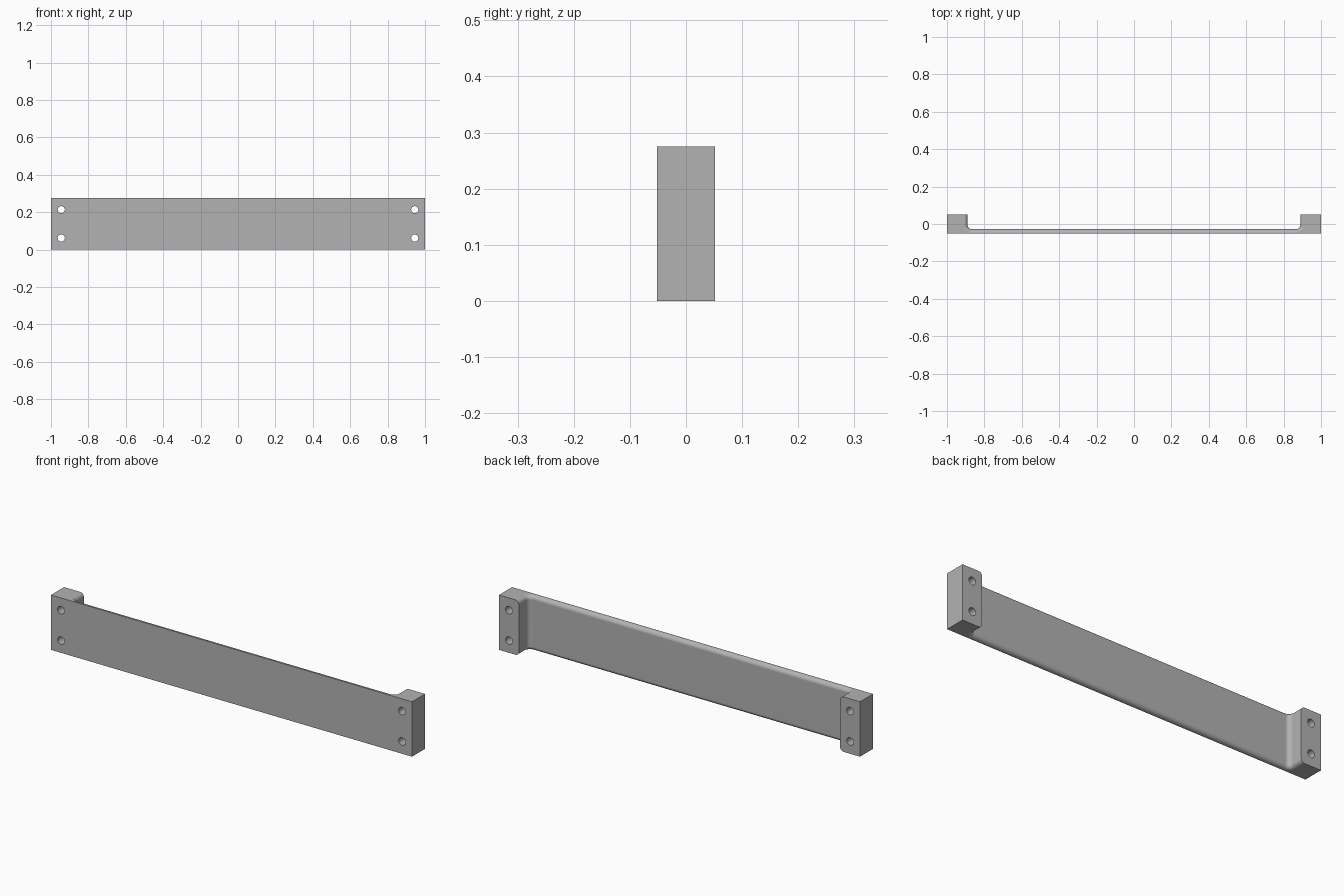
import bpy
import bmesh
from math import sin, cos, pi

if "Cube" in bpy.data.objects:
    bpy.data.objects.remove(bpy.data.objects["Cube"])

HEIGHT, HALF_DEPTH = 0.275, 0.0515
WALL_X, PLATE_Y = 0.89, -0.027      # inner faces of end blocks and plate
FILLET, ROUND = 0.022, 0.02         # inner corner and edge radii
STEPS = 8

grey = bpy.data.materials.new("Grey metal")
grey.use_nodes = True
colour = (0.45, 0.45, 0.45, 1)
grey.diffuse_color = colour
grey.node_tree.nodes["Principled BSDF"].inputs["Base Color"].default_value = colour


def outline(d):
    """Plan of the bracket with its inner contour cut back by d."""
    r = FILLET + d
    cx, cy = WALL_X + d - r, PLATE_Y - d + r
    right = [(1, -HALF_DEPTH), (1, HALF_DEPTH), (WALL_X + d, HALF_DEPTH)]
    for i in range(STEPS + 1):
        a = pi / 2 * i / STEPS
        right.append((cx + r * cos(a), cy - r * sin(a)))
    return right + [(-x, y) for x, y in reversed(right)]


# Bracket body: stacked outlines round the top and bottom inner edges
angles = [pi / 2 * i / STEPS for i in range(STEPS + 1)]
lower = [(ROUND * (1 - cos(a)), ROUND * (1 - sin(a))) for a in angles]
layers = lower + [(HEIGHT - z, d) for z, d in reversed(lower)]

bm = bmesh.new()
rings = [[bm.verts.new((x, y, z)) for x, y in outline(d)] for z, d in layers]
count = len(rings[0])
for low, high in zip(rings, rings[1:]):
    for i in range(count):
        j = (i + 1) % count
        bm.faces.new((low[i], low[j], high[j], high[i]))
bm.faces.new(rings[0])
bm.faces.new(rings[-1])
bmesh.ops.recalc_face_normals(bm, faces=bm.faces)
# Merge the coplanar strips of the front and outer faces
bmesh.ops.dissolve_limit(bm, angle_limit=0.001, verts=bm.verts, edges=bm.edges)
mesh = bpy.data.meshes.new("mounting_bracket")
bm.to_mesh(mesh)
bm.free()
mesh.materials.append(grey)
bracket = bpy.data.objects.new("mounting_bracket", mesh)
bpy.context.collection.objects.link(bracket)

# Screw holes through the end blocks
for x in (-0.945, 0.945):
    for z in (0.0615, 0.2135):
        bpy.ops.mesh.primitive_cylinder_add(vertices=32, radius=0.019, depth=0.3,
                                            location=(x, 0, z), rotation=(pi / 2, 0, 0))
        cutter = bpy.context.object
        cutter.name = "screw_hole_cutter"
        cutter.hide_render = True
        cutter.data.materials.append(grey)
        hole = bracket.modifiers.new("screw_hole", 'BOOLEAN')
        hole.operation = 'DIFFERENCE'
        hole.solver = 'EXACT'
        hole.object = cutter
        bpy.ops.object.select_all(action='DESELECT')
        bracket.select_set(True)
        bpy.context.view_layer.objects.active = bracket
        bpy.ops.object.modifier_apply(modifier=hole.name)
        bpy.data.objects.remove(cutter)

# Smooth rounded edges, crisp flat faces
bpy.ops.object.shade_smooth_by_angle(angle=pi / 6)
weighted = bracket.modifiers.new("weighted_normals", 'WEIGHTED_NORMAL')
weighted.keep_sharp = True
